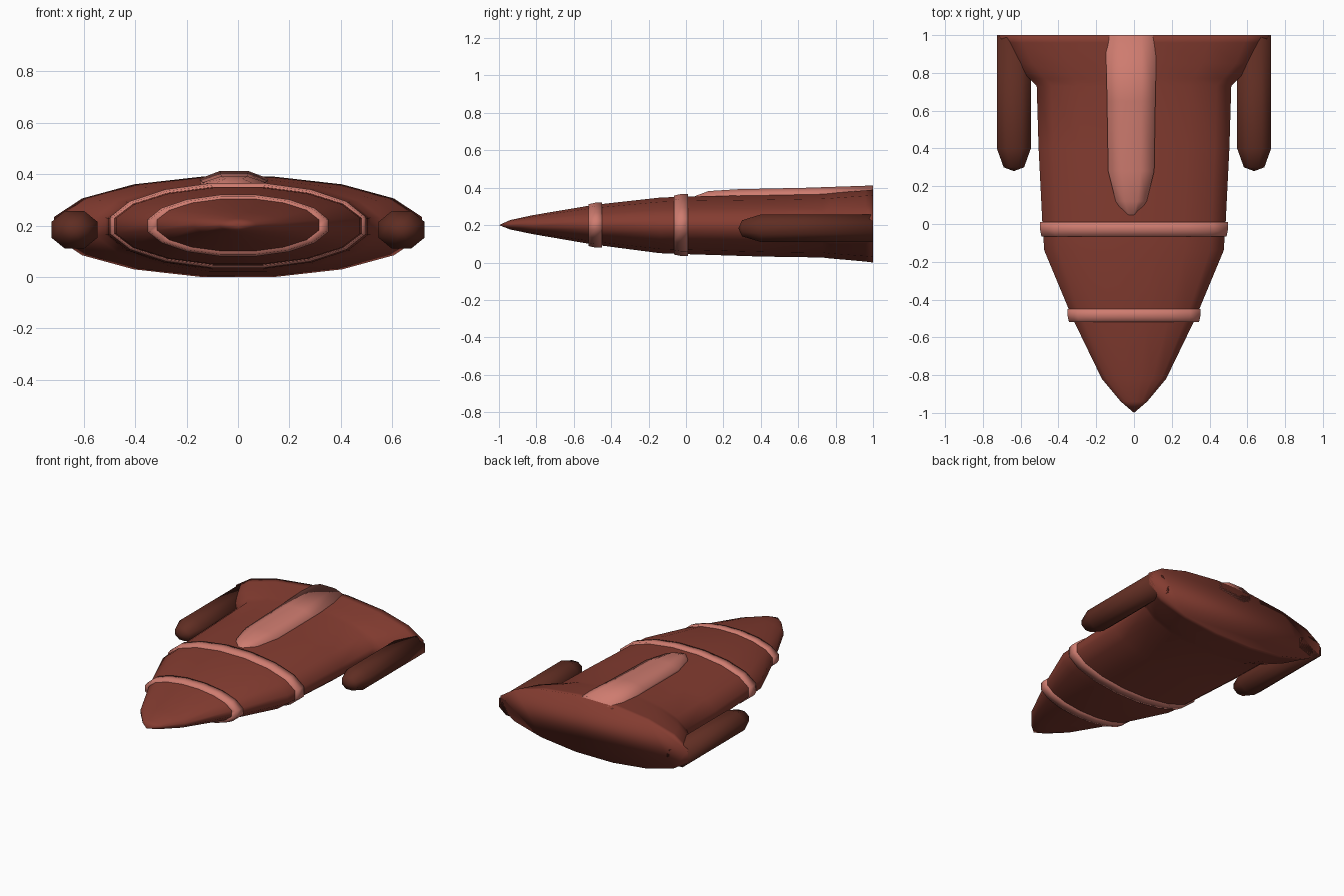
import bpy, bmesh
from math import cos, sin, pi

if "Cube" in bpy.data.objects:
    bpy.data.objects.remove(bpy.data.objects["Cube"])


def material(name, rgb):
    m = bpy.data.materials.new(name)
    m.diffuse_color = (*rgb, 1)
    m.use_nodes = True
    m.node_tree.nodes["Principled BSDF"].inputs["Base Color"].default_value = m.diffuse_color
    return m


HULL = material("hull_red", (0.23, 0.045, 0.03))
PINK = material("trim_pink", (0.62, 0.2, 0.16))
DARK = material("dark_red", (0.115, 0.026, 0.016))


def loft(name, sections, sides, mat, x=0.0, closed=False):
    """Skin elliptical rings; each section is (y, half width, z low, z high)."""
    bm = bmesh.new()
    k = cos(pi / sides)
    rings = []
    for y, w, lo, hi in sections:
        zc, h = (lo + hi) / 2, (hi - lo) / 2
        angles = [2 * pi * (i + 0.5) / sides for i in range(sides)]
        rings.append([bm.verts.new((x + w / k * cos(a), y, zc + h / k * sin(a)))
                      for a in angles])
    pairs = list(zip(rings, rings[1:]))
    if closed:
        pairs.append((rings[-1], rings[0]))
    for r, s in pairs:
        for i in range(sides):
            j = (i + 1) % sides
            bm.faces.new((r[i], r[j], s[j], s[i]))
    if not closed:
        bm.faces.new(rings[0])
        bm.faces.new(rings[-1])
    bmesh.ops.remove_doubles(bm, verts=bm.verts, dist=0.0005)
    bmesh.ops.recalc_face_normals(bm, faces=bm.faces)
    for f in bm.faces:
        f.smooth = True
    mesh = bpy.data.meshes.new(name)
    bm.to_mesh(mesh)
    bm.free()
    mesh.materials.append(mat)
    ob = bpy.data.objects.new(name, mesh)
    bpy.context.collection.objects.link(ob)
    return ob


# Flattened pointed hull with flared stern
loft("hull", [
    (-1.00, 0.0, 0.20, 0.20),
    (-0.94, 0.07, 0.177, 0.227),
    (-0.82, 0.17, 0.152, 0.253),
    (-0.50, 0.325, 0.097, 0.307),
    (-0.14, 0.475, 0.05, 0.347),
    (0.00, 0.485, 0.045, 0.353),
    (0.40, 0.505, 0.032, 0.36),
    (0.73, 0.515, 0.027, 0.367),
    (0.77, 0.555, 0.022, 0.37),
    (0.85, 0.635, 0.015, 0.377),
    (0.96, 0.69, 0.005, 0.386),
    (1.00, 0.715, 0.0, 0.39)], 16, HULL)


# Raised bands around the nose
def band(name, y0, y1, w, lo, hi):
    def ring(y, d):
        return (y, w - d, lo + d, hi - d)
    loft(name, [ring(y0, 0.05), ring(y0, 0.008), ring((y0 + y1) / 2, 0.0),
                ring(y1, 0.0), ring(y1, 0.05)], 16, PINK, closed=True)


band("front_band", -0.52, -0.45, 0.352, 0.08, 0.32)
band("middle_band", -0.065, 0.01, 0.498, 0.035, 0.366)

# Raised strip along the back
loft("spine", [
    (0.03, 0.0, 0.335, 0.335),
    (0.05, 0.035, 0.31, 0.356),
    (0.12, 0.082, 0.31, 0.382),
    (0.28, 0.122, 0.31, 0.392),
    (0.65, 0.128, 0.31, 0.40),
    (1.00, 0.135, 0.31, 0.412)], 8, PINK, x=-0.015)

# Side pods
for side, s in (("left", -1), ("right", 1)):
    loft(side + "_pod", [
        (0.28, 0.0, 0.183, 0.183),
        (0.30, 0.054, 0.14, 0.226),
        (0.40, 0.09, 0.11, 0.257),
        (1.00, 0.09, 0.11, 0.257)], 8, DARK, x=s * 0.636)
